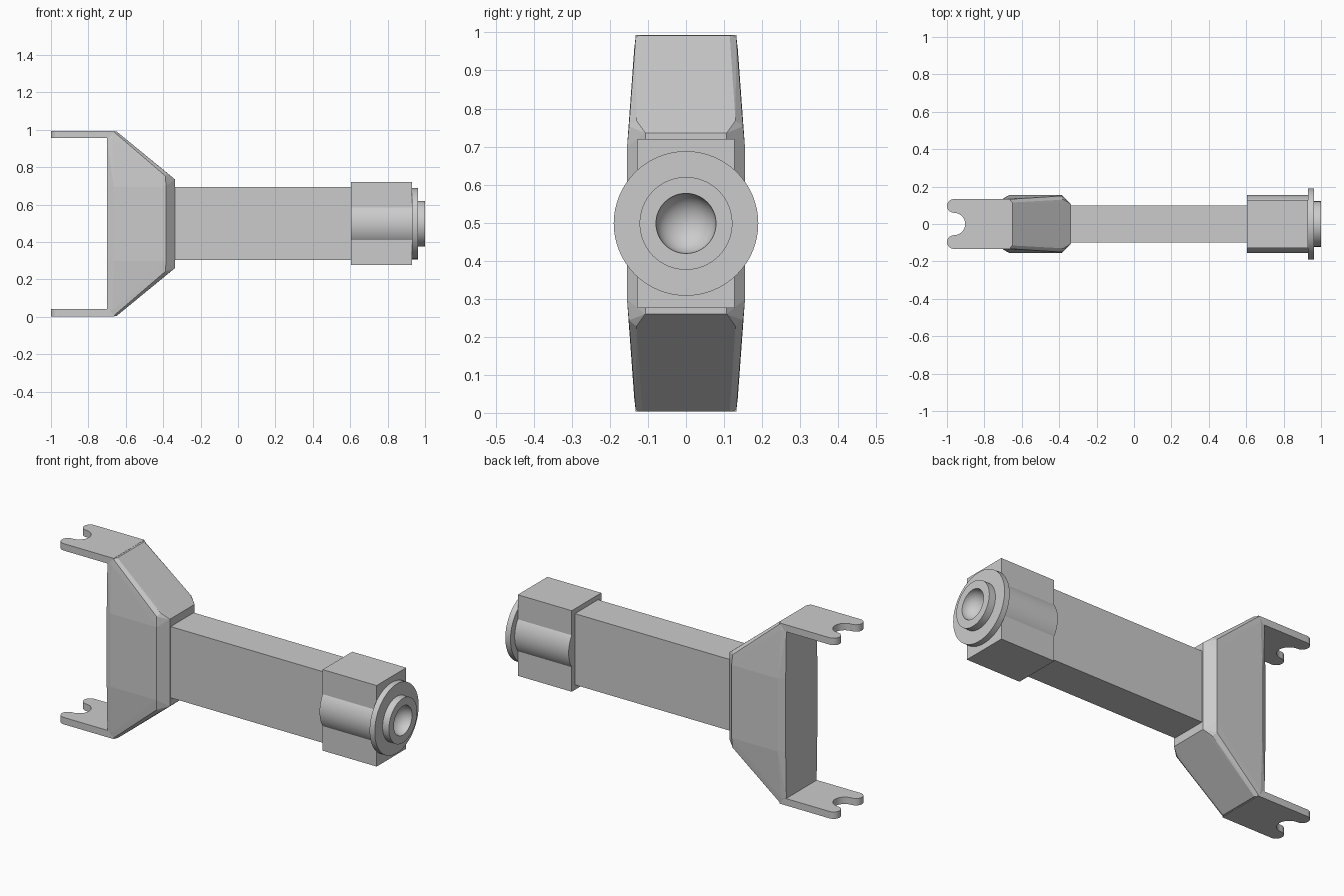
import bpy, bmesh, math

if "Cube" in bpy.data.objects:
    bpy.data.objects.remove(bpy.data.objects["Cube"])

CZ = 0.498  # height of the main axis


def finish(name, bm, smooth=False):
    bmesh.ops.recalc_face_normals(bm, faces=bm.faces)
    me = bpy.data.meshes.new(name)
    bm.to_mesh(me)
    bm.free()
    ob = bpy.data.objects.new(name, me)
    bpy.context.collection.objects.link(ob)
    if smooth:
        bpy.ops.object.select_all(action='DESELECT')
        ob.select_set(True)
        bpy.context.view_layer.objects.active = ob
        bpy.ops.object.shade_smooth_by_angle(angle=math.radians(30))
    return ob


def box(name, x0, x1, hy, hz):
    bm = bmesh.new()
    bmesh.ops.create_cube(bm, size=1)
    for v in bm.verts:
        v.co = ((x0 + x1) / 2 + v.co.x * (x1 - x0), v.co.y * 2 * hy, CZ + v.co.z * 2 * hz)
    return finish(name, bm)


def lathe(name, profile, n=64):
    """Revolve (x, radius) points about the x axis."""
    bm = bmesh.new()
    vs = [bm.verts.new((x, 0, CZ + r)) for x, r in profile]
    es = [bm.edges.new(p) for p in zip(vs, vs[1:])]
    bmesh.ops.spin(bm, geom=vs + es, cent=(0, 0, CZ), axis=(1, 0, 0),
                   angle=2 * math.pi, steps=n)
    bmesh.ops.remove_doubles(bm, verts=bm.verts, dist=1e-4)
    return finish(name, bm, True)


def arc(cx, cy, r, a0, a1, n=16):
    return [(cx + r * math.cos(math.radians(a0 + (a1 - a0) * i / n)),
             cy + r * math.sin(math.radians(a0 + (a1 - a0) * i / n))) for i in range(n + 1)]


# Chamfered yoke body: hull of one quarter's corners mirrored in y and z
corners = [(-0.70, 0.131, 0.457), (-0.70, 0.137, 0.20),
           (-0.672, 0.136, 0.46), (-0.665, 0.155, 0.20),
           (-0.667, 0.132, 0.494), (-0.65, 0.115, 0.494),
           (-0.385, 0.155, 0.20), (-0.388, 0.15, 0.255),
           (-0.378, 0.13, 0.27), (-0.338, 0.107, 0.238)]
bm = bmesh.new()
for x, y, z in corners:
    for sy in (-1, 1):
        for sz in (-1, 1):
            bm.verts.new((x, sy * y, CZ + sz * z))
bmesh.ops.convex_hull(bm, input=bm.verts)
bmesh.ops.delete(bm, geom=[v for v in bm.verts if not v.link_faces], context='VERTS')
finish("yoke_body", bm)

# Slotted prongs, upper and lower
outline = [(-0.66, 0.133)] + arc(-0.963, 0.0965, 0.0365, 90, 270)
outline += arc(-0.963, 0, 0.06, 90, -90, 24)[1:-1]
outline += arc(-0.963, -0.0965, 0.0365, 90, 270) + [(-0.66, -0.133)]
for name, z in (("upper_prong", CZ + 0.457), ("lower_prong", CZ - 0.495)):
    bm = bmesh.new()
    face = bm.faces.new([bm.verts.new((x, y, z)) for x, y in outline])
    ext = bmesh.ops.extrude_face_region(bm, geom=[face], use_keep_orig=True)
    for g in ext["geom"]:
        if isinstance(g, bmesh.types.BMVert):
            g.co.z += 0.038
    finish(name, bm, True)

# Rectangular shaft and end collar
box("shaft", -0.35, 0.61, 0.10, 0.195)
box("collar", 0.603, 0.93, 0.128, 0.222)

# Round core bulging from the collar sides
lathe("collar_core", [(0.603, 0), (0.603, 0.155), (0.93, 0.155), (0.93, 0)])

# Flange, boss and concave socket
socket = [(1.0 - 0.068 * math.sin(math.radians(a)), 0.079 * math.cos(math.radians(a)))
          for a in range(0, 90, 9)] + [(0.932, 0)]
lathe("flange_and_socket", [(0.931, 0), (0.931, 0.19), (0.962, 0.19), (0.962, 0.122),
                            (1.0, 0.122)] + socket)
